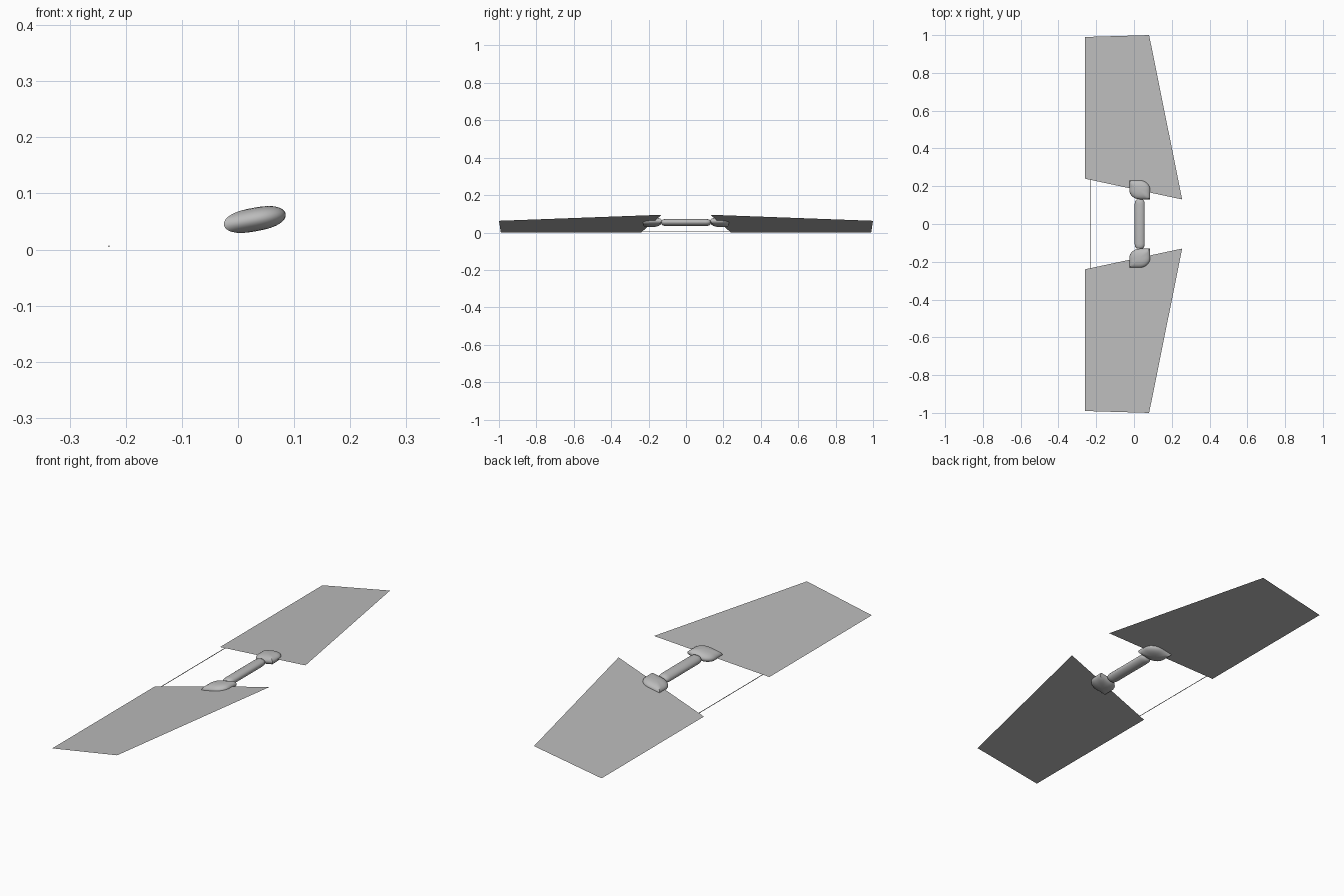
import bpy, bmesh, math

cube = bpy.data.objects.get("Cube")
if cube:
    bpy.data.objects.remove(cube, do_unlink=True)

SLOPE = 0.184                      # all parts share one plane, pitched about y
CENTRE = (0.03, 0.0, 0.0535)       # middle of the hub
TILT = -math.atan(SLOPE)

grey = bpy.data.materials.new("light grey")
grey.use_nodes = True
grey.diffuse_color = (0.5, 0.5, 0.5, 1)
grey.node_tree.nodes["Principled BSDF"].inputs["Base Color"].default_value = (0.5, 0.5, 0.5, 1)


def add_object(name, bm, smooth=True):
    mesh = bpy.data.meshes.new(name)
    bm.to_mesh(mesh)
    bm.free()
    obj = bpy.data.objects.new(name, mesh)
    bpy.context.collection.objects.link(obj)
    mesh.materials.append(grey)
    if smooth:
        bpy.ops.object.select_all(action='DESELECT')
        obj.select_set(True)
        bpy.context.view_layer.objects.active = obj
        bpy.ops.object.shade_smooth_by_angle(angle=math.radians(40))
    return obj


def loft(rings):
    """Skin a list of closed rings and cap both ends."""
    bm = bmesh.new()
    loops = [[bm.verts.new(p) for p in ring] for ring in rings]
    n = len(loops[0])
    for a, b in zip(loops, loops[1:]):
        for i in range(n):
            j = (i + 1) % n
            bm.faces.new((a[i], a[j], b[j], b[i]))
    bm.faces.new(loops[0])
    bm.faces.new(loops[-1])
    bmesh.ops.recalc_face_normals(bm, faces=bm.faces)
    return bm


# Blades: flat single-sheet panels lying in the pitched plane
outline = [(-0.26, 0.24), (0.255, 0.13), (0.08, 1.0), (-0.26, 0.99)]
for name, s in (("back_blade", 1), ("front_blade", -1)):
    bm = bmesh.new()
    pts = [bm.verts.new((x, s * y, SLOPE * (x + 0.26))) for x, y in outline[::s]]
    bm.faces.new(pts)
    add_object(name, bm, smooth=False)


# Hinge knobs: domed discs with two opposite square corners
def knob_ring(s, scale, z):
    ring = []
    for i in range(32):
        a = 2 * math.pi * i / 32
        c, d = math.cos(a), math.sin(a)
        k = 1 / max(abs(c), abs(d)) if c * d < -1e-6 else 1
        ring.append((0.056 * scale * k * c, s * 0.05 * scale * k * d, z))
    return ring


for name, s in (("back_hinge_knob", 1), ("front_hinge_knob", -1)):
    rings = []
    for i in range(13):
        t = math.radians(-84 + 14 * i)
        rings.append(knob_ring(s, math.cos(t) ** 0.75, 0.021 * math.sin(t)))
    knob = add_object(name, loft(rings))
    knob.location = (CENTRE[0], s * 0.181, CENTRE[2])
    knob.rotation_euler.y = TILT

# Connecting rod: oval bar with rounded ends
ends = [(0.131, 0.45), (0.127, 0.75), (0.118, 0.94), (0.105, 1.0)]
stations = [(-y, r) for y, r in ends] + ends[::-1]
rings = [[(0.027 * r * math.cos(a), y, 0.018 * r * math.sin(a))
          for a in (2 * math.pi * i / 24 for i in range(24))] for y, r in stations]
rod = add_object("connecting_rod", loft(rings))
rod.location = CENTRE
rod.rotation_euler.y = TILT

# Tie wire: hair-thin line between the blades near the trailing edge
rings = [[(-0.23 + 0.0015 * math.cos(a), y, 0.0055 + 0.0015 * math.sin(a))
          for a in (math.pi * i / 3 for i in range(6))] for y in (-0.235, 0.235)]
add_object("tie_wire", loft(rings))
